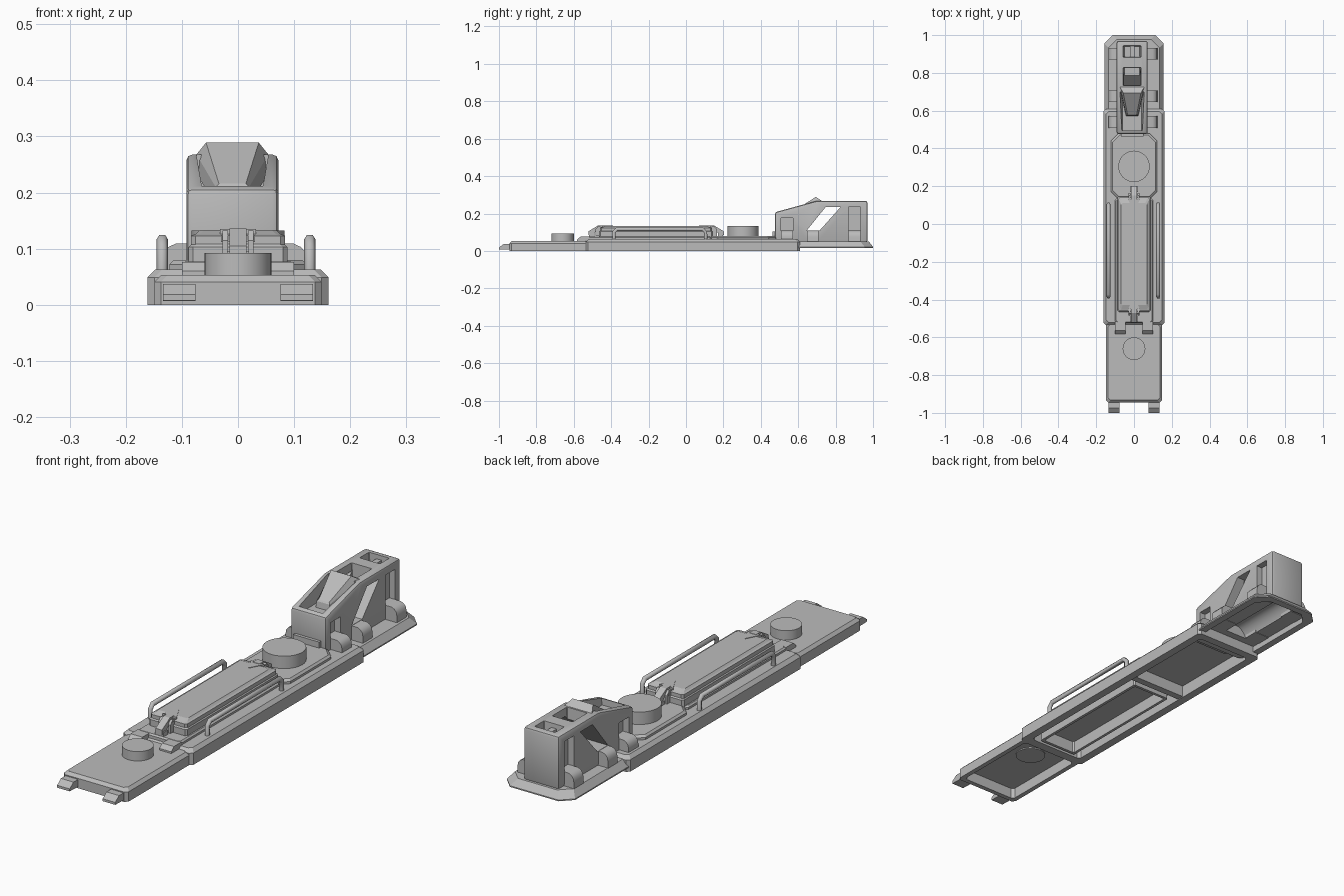
import bpy, bmesh, math

if "Cube" in bpy.data.objects:
    bpy.data.objects.remove(bpy.data.objects["Cube"])

TX = -0.01   # tower centre line
grey = bpy.data.materials.new("dark_grey")
grey.diffuse_color = (0.5, 0.5, 0.5, 1)
grey.use_nodes = True
grey.node_tree.nodes["Principled BSDF"].inputs["Base Color"].default_value = grey.diffuse_color


def loft(name, rings, smooth=False):
    """Closed skin through equal-sized rings, capped at both ends."""
    bm = bmesh.new()
    rs = [[bm.verts.new(p) for p in r] for r in rings]
    n = len(rs[0])
    for a, b in zip(rs, rs[1:]):
        for i in range(n):
            j = (i + 1) % n
            bm.faces.new((a[i], a[j], b[j], b[i]))
    bm.faces.new(rs[0])
    bm.faces.new(rs[-1])
    bmesh.ops.recalc_face_normals(bm, faces=bm.faces)
    me = bpy.data.meshes.new(name)
    bm.to_mesh(me)
    bm.free()
    me.materials.append(grey)
    ob = bpy.data.objects.new(name, me)
    bpy.context.collection.objects.link(ob)
    if smooth:
        smooth_shade(ob)
    return ob


def smooth_shade(ob):
    bpy.ops.object.select_all(action='DESELECT')
    ob.select_set(True)
    bpy.context.view_layer.objects.active = ob
    bpy.ops.object.shade_smooth_by_angle(angle=math.radians(35))


def ring(cx, hw, y0, y1, z, c=0.005):
    """Rectangle with cut corners at height z."""
    a, b = cx - hw, cx + hw
    return [(a + c, y0, z), (b - c, y0, z), (b, y0 + c, z), (b, y1 - c, z),
            (b - c, y1, z), (a + c, y1, z), (a, y1 - c, z), (a, y0 + c, z)]


def slab(name, cx, hw, y0, y1, z0, z1, ch=0.01, c=0.005, hollow=None, chz=None):
    """Block with chamfered top; hollow=(rim, ceiling) opens it from below."""
    rings = []
    if hollow:
        r, top = hollow
        for z in (top, z0):
            rings.append(ring(cx, hw - r, y0 + r, y1 - r, z, c))
    rings += [ring(cx, hw, y0, y1, z0, c), ring(cx, hw, y0, y1, z1 - (chz or ch), c),
              ring(cx, hw - ch, y0 + ch, y1 - ch, z1, c)]
    return loft(name, rings)


def prism_x(name, prof, a, b):
    return loft(name, [[(x, y, z) for y, z in prof] for x in (a, b)])


def box(name, x0, x1, y0, y1, z0, z1):
    return prism_x(name, [(y0, z0), (y1, z0), (y1, z1), (y0, z1)], x0, x1)


def disc(name, y, r, z0, z1):
    t = [math.tau * i / 32 for i in range(32)]
    return loft(name, [[(r * math.cos(a), y + r * math.sin(a), z) for a in t]
                       for z in (z0, z1)], True)


def cut(ob, cutters, keep=False):
    """Apply modifiers plus boolean differences, then drop the cutters."""
    for c in cutters:
        m = ob.modifiers.new("cut", 'BOOLEAN')
        m.object, m.solver = c, 'EXACT'
    dg = bpy.context.evaluated_depsgraph_get()
    me = bpy.data.meshes.new_from_object(ob.evaluated_get(dg))
    ob.modifiers.clear()
    ob.data = me
    if not keep:
        for c in cutters:
            bpy.data.objects.remove(c)


# Base plates
slab("front_plate", 0, 0.149, -0.945, -0.52, 0, 0.053, 0.012, 0.012, (0.02, 0.045))
slab("main_body", 0, 0.161, -0.535, 0.609, 0, 0.063, 0.014, 0.012, (0.035, 0.053))
rear = slab("rear_plate", 0, 0.157, 0.53, 1.0, 0.017, 0.05, 0.022, 0.045, (0.03, 0.042), 0.028)
box("underside_crossbar", -0.126, 0.126, 0.13, 0.16, 0.004, 0.06)
slab("underside_hatch_frame", 0, 0.09, -0.49, 0.11, 0.002, 0.06, 0.002, 0.006, (0.012, 0.052))

# Raised decks and discs
slab("rear_deck", 0, 0.122, 0.13, 0.48, 0.055, 0.08, 0.008, 0.04)
disc("rear_disc", 0.305, 0.083, 0.07, 0.132)
disc("front_disc", -0.66, 0.06, 0.04, 0.092)

# Hatch: base, body and lid
slab("hatch_base", 0, 0.1, -0.525, 0.135, 0.055, 0.077, 0.006, 0.008)
slab("hatch_body", 0, 0.088, -0.465, 0.145, 0.07, 0.108, 0.005, 0.008)
loft("hatch_lid", [ring(0, 0.084, -0.46, 0.14, 0.105, 0.008),
                   ring(0, 0.084, -0.46, 0.14, 0.123, 0.008),
                   ring(0, 0.076, -0.45, 0.13, 0.126, 0.008),
                   ring(0, 0.068, -0.43, 0.11, 0.133, 0.008)])

# Latches at both hatch ends
for label, y0, d in (("front", -0.45, -1), ("rear", 0.13, 1)):
    arm = [(y0 - d * 0.02, 0.12), (y0 - d * 0.01, 0.136), (y0 + d * 0.02, 0.136),
           (y0 + d * 0.072, 0.105), (y0 + d * 0.072, 0.085), (y0 + d * 0.055, 0.085),
           (y0 + d * 0.015, 0.118)]
    cheek = [(y0, 0.08), (y0, 0.128), (y0 + d * 0.02, 0.132), (y0 + d * 0.035, 0.115),
             (y0 + d * 0.035, 0.08)]
    prism_x(label + "_latch_arm", arm, -0.015, 0.015)
    for s in (-1, 1):
        prism_x(label + "_latch_cheek", cheek, s * 0.018, s * 0.028)
    box(label + "_latch_pin", -0.03, 0.03, y0 + d * 0.012, y0 + d * 0.026, 0.112, 0.124)
    box(label + "_latch_catch", -0.02, 0.02, y0 + d * 0.04, y0 + d * 0.068, 0.07, 0.095)
    loft(label + "_latch_pad", [[(-0.032, y0, z), (0.032, y0, z), (0, y0 - d * 0.06, z)]
                                for z in (0.115, 0.135)])

# Connector hooks at the front edge and over the plate joint
for s in (-1, 1):
    hook = [(-1.0, 0.008), (-1.0, 0.018), (-0.975, 0.037), (-0.93, 0.037), (-0.93, 0.006)]
    prism_x("front_hook", hook, s * 0.076, s * 0.134)
    clip = [(-0.582, 0.05), (-0.582, 0.06), (-0.565, 0.076), (-0.515, 0.076), (-0.515, 0.05)]
    prism_x("joint_clip", clip, s * 0.045, s * 0.1)

# Side grab rails
for x in (-0.135, 0.128):
    path = [(-0.385, 0.055), (-0.385, 0.1), (-0.37, 0.116), (0.09, 0.116), (0.105, 0.1), (0.105, 0.055)]
    cu = bpy.data.curves.new("side_rail", 'CURVE')
    cu.dimensions = '3D'
    cu.bevel_depth, cu.bevel_resolution, cu.use_fill_caps = 0.0105, 1, True
    cu.materials.append(grey)
    sp = cu.splines.new('POLY')
    sp.points.add(len(path) - 1)
    for p, (y, z) in zip(sp.points, path):
        p.co = (x, y, z, 1)
    bpy.context.collection.objects.link(bpy.data.objects.new("side_rail", cu))

# Tower housing
tower = prism_x("tower", [(0.476, 0.045), (0.97, 0.045), (0.97, 0.268), (0.7, 0.268), (0.476, 0.207)],
                TX - 0.082, TX + 0.082)
bev = tower.modifiers.new("bevel", 'BEVEL')
bev.width, bev.segments, bev.limit_method = 0.011, 2, 'ANGLE'
bev.angle_limit = math.radians(40)

cutters = [prism_x("window_cutter", [(0.646, 0.11), (0.715, 0.11), (0.827, 0.235), (0.747, 0.235)], -0.2, 0.2)]
for s in (-1, 1):   # side recesses above the feet
    for y0, y1, z in ((0.508, 0.572, 0.175), (0.646, 0.708, 0.109), (0.87, 0.933, 0.235)):
        cutters.append(box("recess_cutter", TX + s * 0.055, TX + s * 0.15, y0, y1, 0.03, z))
for y0, y1 in ((0.73, 0.83), (0.88, 0.945)):   # openings in the roof
    cutters.append(loft("roof_cutter", [ring(TX, 0.04, y0 + 0.008, y1 - 0.004, 0.19, 0.002),
                                        ring(TX, 0.05, y0, y1, 0.3, 0.002)]))
cutters.append(loft("scoop_cutter", [   # sloped basin in the front
    [(TX - w, y0, z), (TX + w, y0, z), (TX + w, 0.70, z), (TX - w, 0.70, z)]
    for w, y0, z in ((0.05, 0.495, 0.185), (0.068, 0.49, 0.29))]))
t = [math.tau * i / 32 for i in range(32)]
arch = loft("arch_cutter", [[(TX + 0.06 * math.cos(a), y, 0.085 * math.sin(a)) for a in t]
                            for y in (0.64, 0.955)])
cut(rear, [arch], keep=True)
cut(tower, cutters + [arch])
smooth_shade(tower)

# Wedge in the scoop, roof slat and front sill: (half width, y, z) per corner pair
wedge = [((0.032, 0.57, 0.18), (0.066, 0.725, 0.238)),
         ((0.03, 0.575, 0.21), (0.064, 0.725, 0.268)),
         ((0.024, 0.58, 0.216), (0.047, 0.694, 0.289))]
loft("tower_wedge", [[(TX - a, ya, za), (TX + a, ya, za), (TX + b, yb, zb), (TX - b, yb, zb)]
                     for (a, ya, za), (b, yb, zb) in wedge])
box("roof_slat", TX - 0.012, TX + 0.012, 0.875, 0.95, 0.19, 0.25)
box("tower_sill", TX - 0.06, TX + 0.06, 0.463, 0.49, 0.06, 0.105)

# Rounded mounting feet along the tower
for y0, y1 in ((0.508, 0.572), (0.646, 0.708), (0.87, 0.933)):
    for s in (-1, 1):
        prof = [(0.05, 0.04), (0.13, 0.04), (0.13, 0.076), (0.127, 0.092), (0.118, 0.103),
                (0.105, 0.109), (0.05, 0.109)]
        loft("tower_foot", [[(-0.006 + s * u, y, z) for u, z in prof] for y in (y0, y1)], True)
